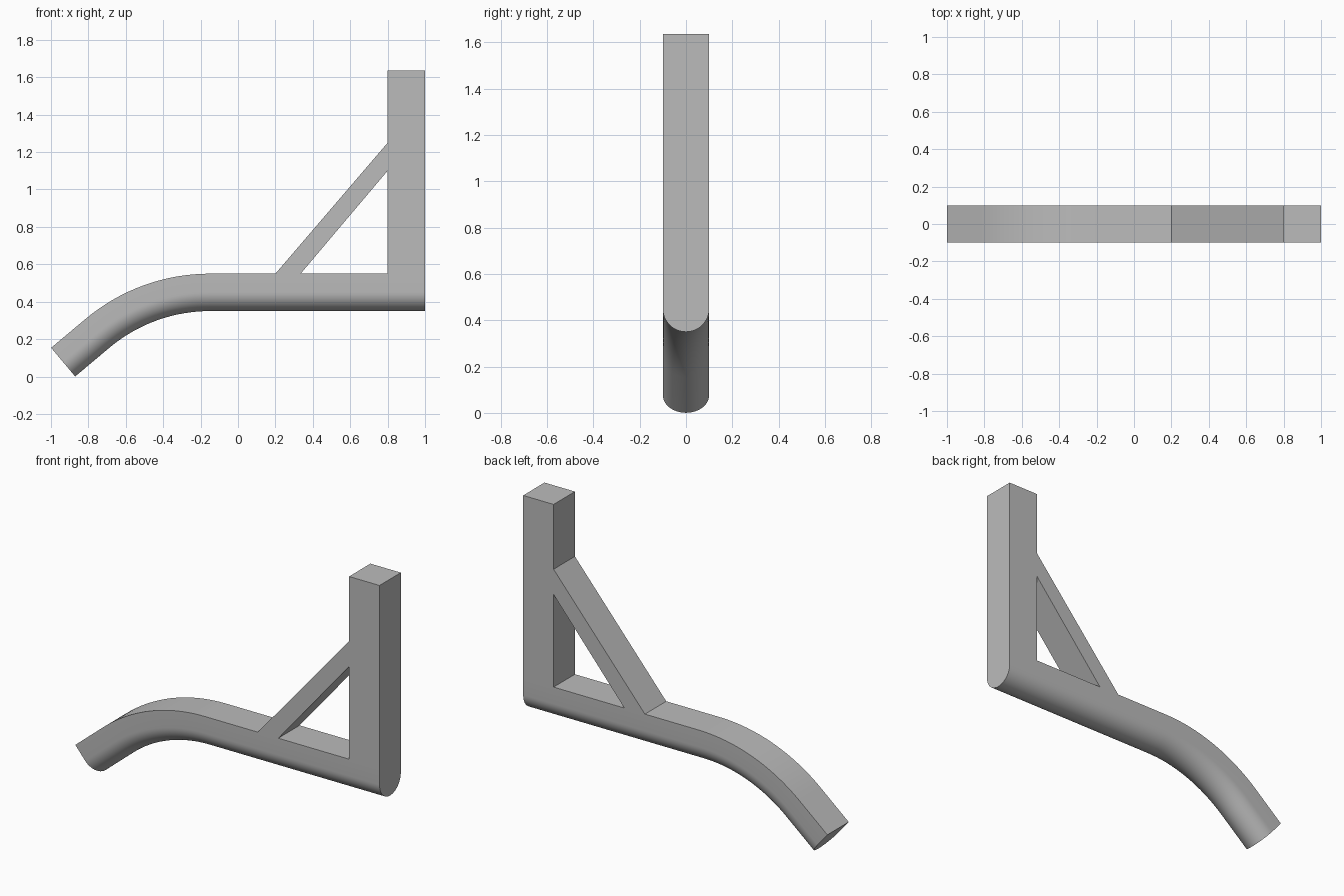
import bpy
import bmesh
from math import sin, cos, pi, radians
from mathutils import Vector

cube = bpy.data.objects.get("Cube")
if cube:
    bpy.data.objects.remove(cube, do_unlink=True)

HALF = 0.1                  # half the bar width
BOTTOM, TOP = 0.35, 0.55    # underside and top of the level beam
BEND_X, BEND_R, BEND_A, TAIL = -0.15, 0.835, radians(40), 0.24

grey = bpy.data.materials.new("plain_grey")
grey.use_nodes = True
grey.diffuse_color = (0.5, 0.5, 0.5, 1)
grey.node_tree.nodes["Principled BSDF"].inputs["Base Color"].default_value = (0.5, 0.5, 0.5, 1)


def finish(name, bm, smooth=False):
    bmesh.ops.recalc_face_normals(bm, faces=bm.faces)
    mesh = bpy.data.meshes.new(name)
    bm.to_mesh(mesh)
    bm.free()
    mesh.materials.append(grey)
    obj = bpy.data.objects.new(name, mesh)
    bpy.context.collection.objects.link(obj)
    if smooth:
        bpy.ops.object.select_all(action="DESELECT")
        obj.select_set(True)
        bpy.context.view_layer.objects.active = obj
        bpy.ops.object.shade_smooth_by_angle(angle=radians(35))


def plate(name, outline):
    """Extrude an x-z outline across the bar width."""
    bm = bmesh.new()
    face = bm.faces.new([bm.verts.new((x, -HALF, z)) for x, z in outline])
    out = bmesh.ops.extrude_face_region(bm, geom=[face])
    moved = [v for v in out["geom"] if isinstance(v, bmesh.types.BMVert)]
    bmesh.ops.translate(bm, verts=moved, vec=(0, 2 * HALF, 0))
    finish(name, bm)


# Beam: flat top and half-round underside swept along the bent lower line
section = [(-HALF, 2 * HALF)]
section += [(-HALF * cos(pi * i / 24), HALF - HALF * sin(pi * i / 24)) for i in range(25)]
section += [(HALF, 2 * HALF)]

path = [(Vector((1, 0, BOTTOM)), 0)]
for i in range(17):
    a = BEND_A * i / 16
    path.append((Vector((BEND_X - BEND_R * sin(a), 0, BOTTOM - BEND_R * (1 - cos(a)))), a))
path.append((path[-1][0] - TAIL * Vector((cos(BEND_A), 0, sin(BEND_A))), BEND_A))

bm = bmesh.new()
rings = [[bm.verts.new(p + Vector((-h * sin(a), y, h * cos(a)))) for y, h in section]
         for p, a in path]
for r, s in zip(rings, rings[1:]):
    for i in range(len(section)):
        j = (i + 1) % len(section)
        bm.faces.new((r[i], r[j], s[j], s[i]))
bm.faces.new(rings[0])
bm.faces.new(rings[-1])
finish("curved_beam", bm, smooth=True)

# Upright post and diagonal brace
plate("upright_post", [(0.8, TOP), (1, TOP), (1, 1.635), (0.8, 1.635)])
plate("diagonal_brace", [(0.2, TOP), (0.335, TOP), (0.8, 1.1), (0.8, 1.25)])
